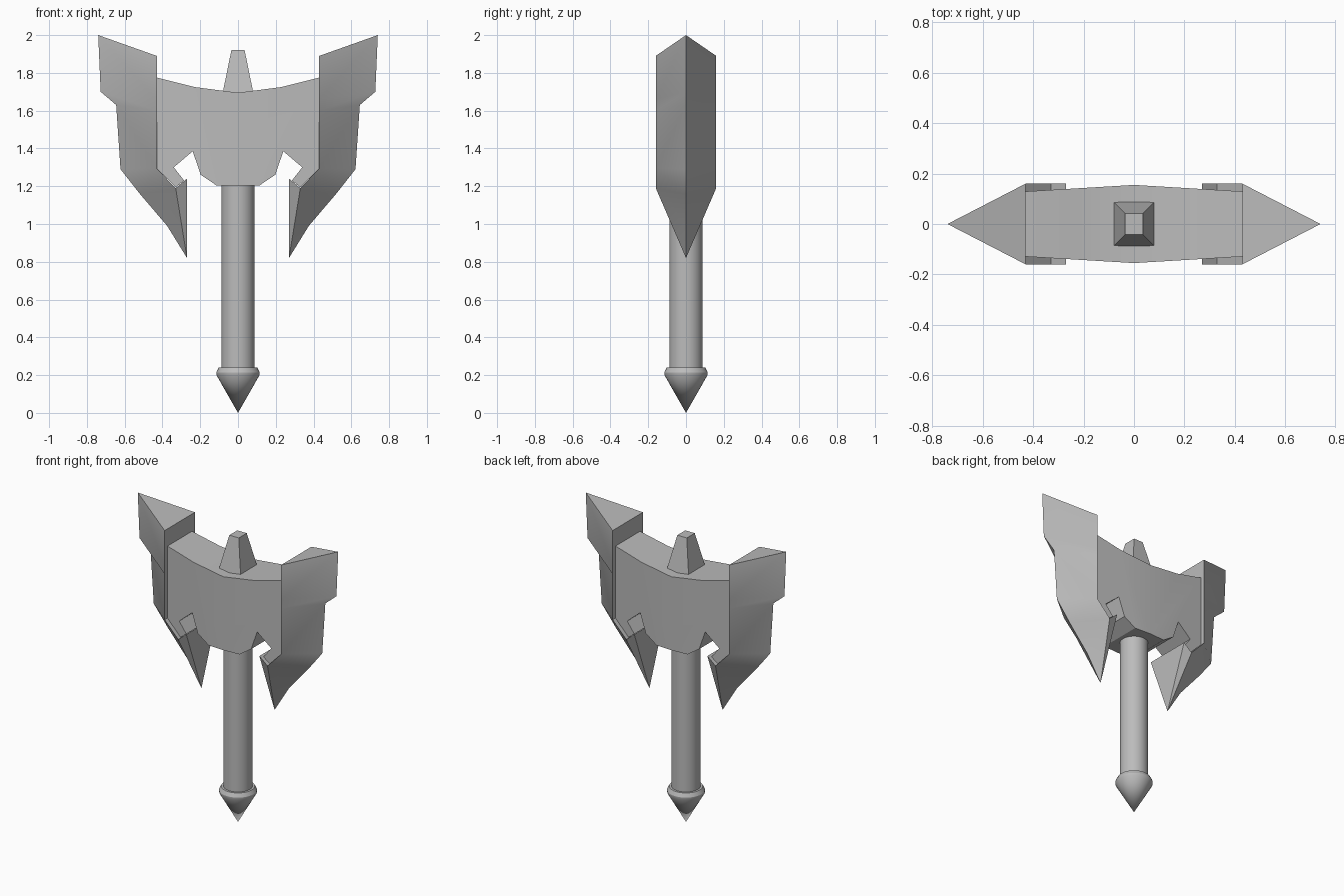
import bpy, bmesh, math

cube = bpy.data.objects.get("Cube")
if cube:
    bpy.data.objects.remove(cube, do_unlink=True)

GREY = (0.5, 0.5, 0.5, 1)
grey = bpy.data.materials.new("plain grey")
grey.use_nodes = True
grey.diffuse_color = GREY
grey.node_tree.nodes["Principled BSDF"].inputs["Base Color"].default_value = GREY


def finish(name, bm, angle=30):
    """Turn a bmesh into a shaded, coloured object."""
    bmesh.ops.recalc_face_normals(bm, faces=bm.faces[:])
    mesh = bpy.data.meshes.new(name)
    bm.to_mesh(mesh)
    bm.free()
    obj = bpy.data.objects.new(name, mesh)
    bpy.context.collection.objects.link(obj)
    mesh.materials.append(grey)
    bpy.ops.object.select_all(action='DESELECT')
    obj.select_set(True)
    bpy.context.view_layer.objects.active = obj
    bpy.ops.object.shade_smooth_by_angle(angle=math.radians(angle))
    return obj


def lathe(name, profile, segments=32):
    """Revolve (radius, height) points about the z axis."""
    bm = bmesh.new()
    verts = [bm.verts.new((r, 0, z)) for r, z in profile]
    edges = [bm.edges.new(pair) for pair in zip(verts, verts[1:])]
    bmesh.ops.spin(bm, geom=verts + edges, cent=(0, 0, 0), axis=(0, 0, 1),
                   angle=math.tau, steps=segments)
    bmesh.ops.remove_doubles(bm, verts=bm.verts[:], dist=1e-4)
    return finish(name, bm)


# Handle and pointed pommel
lathe("handle", [(0, 0.2), (0.088, 0.2), (0.088, 1.23), (0, 1.23)])
lathe("pommel", [(0, 0), (0.114, 0.2), (0.115, 0.215), (0.102, 0.24), (0, 0.24)])

# Head body: half outline mirrored, thickest on the centre line
half = [(0, 1.695), (0.23, 1.725), (0.43, 1.775), (0.45, 1.775), (0.45, 1.295),
        (0.43, 1.295), (0.33, 1.195), (0.285, 1.23), (0.34, 1.30), (0.24, 1.385),
        (0.197, 1.26), (0.115, 1.205), (0, 1.205)]
bm = bmesh.new()
for side in (1, -1):
    rims = [[bm.verts.new((side * x, y * (0.155 - 0.06 * x), z)) for x, z in half]
            for y in (-1, 1)]
    for rim in rims:
        bm.faces.new(rim)
    front, back = rims
    for i in range(len(half) - 1):
        bm.faces.new((front[i], front[i + 1], back[i + 1], back[i]))
bmesh.ops.remove_doubles(bm, verts=bm.verts[:], dist=1e-4)
finish("head_body", bm)

# Blades: wedges between a cutting edge and a thick inner rim
edge = [(0.74, 2.0), (0.727, 1.70), (0.645, 1.63), (0.622, 1.29),
        (0.52, 1.16), (0.375, 0.99), (0.27, 0.82)]
rim = [(0.43, 1.89), (0.43, 1.66), (0.43, 1.60), (0.43, 1.295), (0.33, 1.19), (0.27, 1.24)]
for name, side in (("left_blade", 1), ("right_blade", -1)):
    bm = bmesh.new()
    cut = [bm.verts.new((side * x, 0, z)) for x, z in edge]
    front, back = [[bm.verts.new((side * x, y, z)) for x, z in rim] for y in (-0.16, 0.16)]
    for r in (front, back):
        for i in range(3):
            bm.faces.new((cut[i], cut[i + 1], r[i + 1], r[i]))
        bm.faces.new((cut[3], cut[4], r[3]))
        bm.faces.new((cut[4], r[4], r[3]))
        bm.faces.new((cut[4], cut[5], r[4]))
        bm.faces.new((cut[5], cut[6], r[4]))
        bm.faces.new((cut[6], r[5], r[4]))
    for i in range(len(rim) - 1):
        bm.faces.new((front[i], front[i + 1], back[i + 1], back[i]))
    bm.faces.new((cut[0], front[0], back[0]))
    bm.faces.new((cut[6], front[5], back[5]))
    finish(name, bm, 40)

# Tapered spike on top
bm = bmesh.new()
bmesh.ops.create_cube(bm, size=2)
for v in bm.verts:
    top = v.co.z > 0
    v.co.x *= 0.035 if top else 0.083
    v.co.y *= 0.042 if top else 0.09
    v.co.z = 1.92 if top else 1.685
finish("top_spike", bm)
